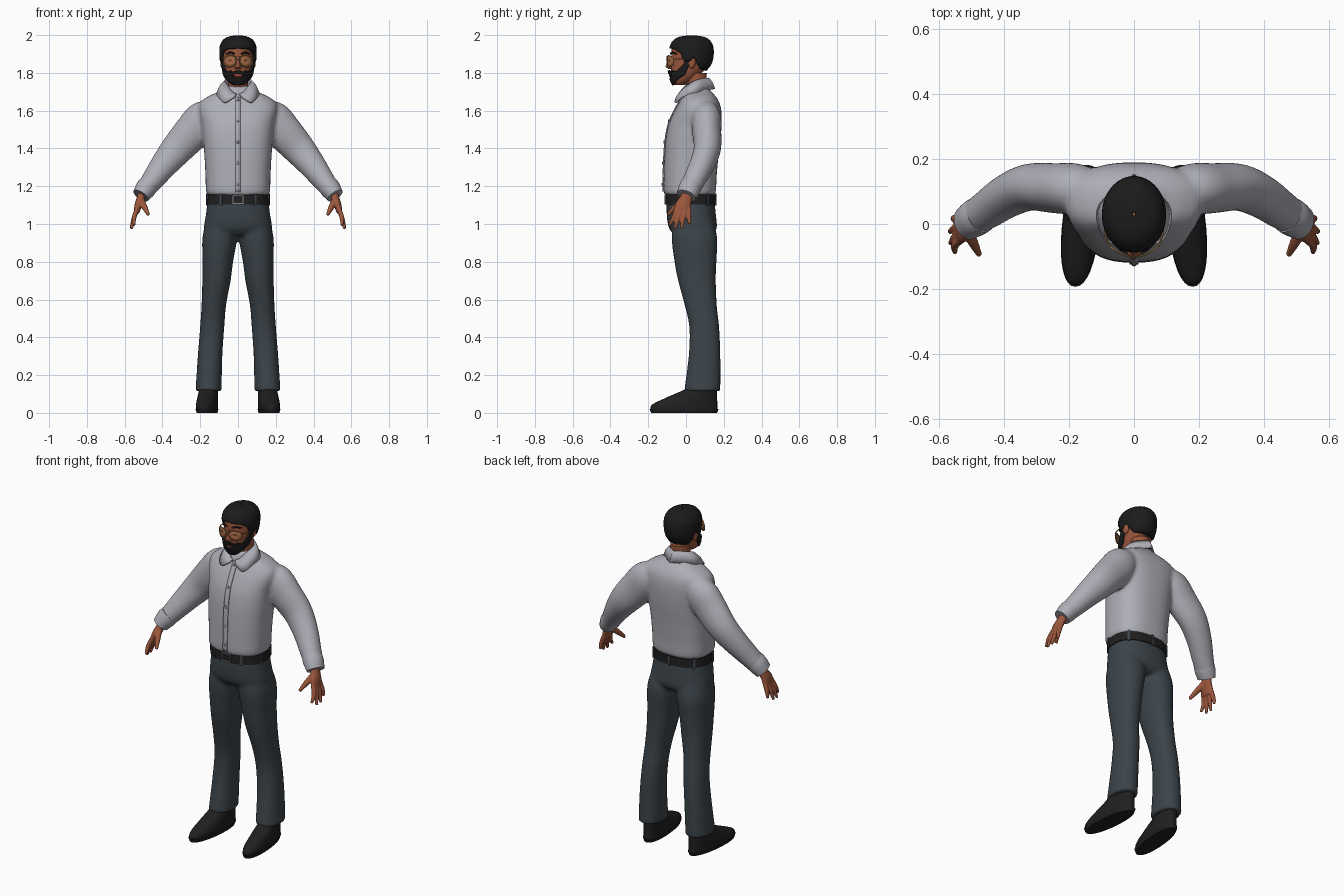
import bpy, bmesh
from math import sin, cos, pi, radians, copysign
from mathutils import Vector, Matrix

if "Cube" in bpy.data.objects:
    bpy.data.objects.remove(bpy.data.objects["Cube"])


def material(name, r, g, b):
    m = bpy.data.materials.new(name)
    m.use_nodes = True
    m.diffuse_color = (r, g, b, 1)
    m.node_tree.nodes["Principled BSDF"].inputs["Base Color"].default_value = (r, g, b, 1)
    return m


SKIN = material("brown skin", .33, .095, .045)
SHIRT = material("pale grey shirt", .42, .42, .47)
TROUSERS = material("slate trousers", .045, .058, .068)
HAIR = material("black hair", .011, .011, .011)
LEATHER = material("black leather", .014, .014, .015)
GOLD = material("gold", .4, .24, .08)
LENS = material("amber lens", .38, .14, .06)
METAL = material("dull metal", .25, .25, .27)
LIPS = material("lips", .35, .07, .05)


def spline(rows, steps=5):
    """Catmull-Rom interpolation through rows of numbers."""
    out = []
    for i in range(len(rows) - 1):
        a, b, c, d = (rows[max(0, min(j, len(rows) - 1))] for j in range(i - 1, i + 3))
        for s in range(steps):
            t = s / steps
            out.append([q + t / 2 * (r - p + t * (2*p - 5*q + 4*r - w + t * (3*(q - r) + w - p)))
                        for p, q, r, w in zip(a, b, c, d)])
    return out + [list(rows[-1])]


def interp(x, pts):
    """Piecewise linear lookup in (x, value) pairs."""
    for (a, u), (b, v) in zip(pts, pts[1:]):
        if x <= b:
            return u + (v - u) * max(0, x - a) / (b - a)
    return pts[-1][1]


def skin_grid(bm, grid, closed):
    rings = [[bm.verts.new(p) for p in row] for row in grid]
    n = len(rings[0])
    for r, q in zip(rings, rings[1:]):
        for i in range(n if closed else n - 1):
            j = (i + 1) % n
            bm.faces.new((r[i], r[j], q[j], q[i]))
    return rings


def loft(bm, rows, side=1, power=2, along=False, steps=5, n=32):
    """Closed loft through (x, y, z, rx, ry) sections, level or square to the path."""
    rows = spline(rows, steps)
    pts = [Vector((side * r[0], r[1], r[2])) for r in rows]
    grid = []
    for i, (p, r) in enumerate(zip(pts, rows)):
        t = Vector((0, 0, 1))
        if along:
            t = (pts[min(i + 1, len(pts) - 1)] - pts[max(i - 1, 0)]).normalized()
        v = Vector((0, 1, 0))
        v = (v - t * t.dot(v)).normalized()
        u = v.cross(t)
        ring = []
        for k in range(n):
            c, s = cos(2 * pi * k / n), sin(2 * pi * k / n)
            c, s = (copysign(abs(w) ** (2 / power), w) for w in (c, s))
            ring.append(p + u * c * r[3] + v * s * r[4])
        grid.append(ring)
    rings = skin_grid(bm, grid, True)
    bm.faces.new(rings[0])
    bm.faces.new(rings[-1])


def ball(bm, centre, size):
    bmesh.ops.create_uvsphere(bm, u_segments=20, v_segments=12, radius=1,
                              matrix=Matrix.Translation(centre) @ Matrix.Diagonal((*size, 1)))


def box(bm, centre, size, turn=0):
    bmesh.ops.create_cube(bm, size=1, matrix=Matrix.Translation(centre)
                          @ Matrix.Rotation(turn, 4, 'Z') @ Matrix.Diagonal((*size, 1)))


def finish(name, bm, mat, voxel=0, thick=0, relax=5):
    bmesh.ops.recalc_face_normals(bm, faces=bm.faces)
    me = bpy.data.meshes.new(name)
    bm.to_mesh(me)
    bm.free()
    me.materials.append(mat)
    ob = bpy.data.objects.new(name, me)
    bpy.context.collection.objects.link(ob)
    bpy.context.view_layer.objects.active = ob
    ob.select_set(True)
    bpy.ops.object.shade_smooth_by_angle(angle=radians(45))
    ob.select_set(False)
    if thick:
        m = ob.modifiers.new("thickness", 'SOLIDIFY')
        m.thickness, m.offset = thick, 0
    if voxel:
        m = ob.modifiers.new("blend", 'REMESH')
        m.mode, m.voxel_size, m.use_smooth_shade = 'VOXEL', voxel, True
        m = ob.modifiers.new("relax", 'SMOOTH')
        m.factor, m.iterations = .5, relax
    return ob


new = bmesh.new
SIDES = (1, -1)

# Shirt: torso and sleeves blended together
TORSO = [(0, .02, 1.15, .155, .125), (0, .02, 1.17, .169, .138), (0, .022, 1.25, .172, .14),
         (0, .028, 1.35, .177, .143), (0, .038, 1.45, .185, .145), (0, .049, 1.53, .193, .14),
         (0, .063, 1.6, .208, .124), (0, .07, 1.645, .2, .106), (0, .067, 1.68, .15, .087),
         (0, .06, 1.705, .09, .07), (0, .058, 1.73, .065, .058)]
bm = new()
loft(bm, TORSO, power=2.5, n=48)
for s in SIDES:
    loft(bm, [(.12, .105, 1.6, .06, .06), (.18, .108, 1.56, .096, .078), (.24, .11, 1.49, .098, .077),
              (.32, .113, 1.4, .087, .072), (.39, .085, 1.315, .073, .066),
              (.45, .045, 1.235, .06, .06), (.498, .014, 1.172, .05, .054)], s, along=True)
finish("shirt", bm, SHIRT, voxel=.01)

bm = new()
for s in SIDES:
    loft(bm, [(.47, .03, 1.212, .053, .058), (.49, .018, 1.185, .055, .058),
              (.514, .002, 1.15, .046, .053)], s, along=True)
finish("cuffs", bm, SHIRT)

# Placket and buttons follow the chest line
chest = [(r[2], r[1] - r[4]) for r in spline(TORSO)]
bm = new()
skin_grid(bm, [[(x, interp(z, chest) - .003, z) for x in (-.014, .014)]
               for z in [1.17 + i * .02 for i in range(26)]], False)
finish("placket", bm, SHIRT, thick=.006)
bm = new()
for i in range(5):
    z = 1.21 + i * .112
    ball(bm, (0, interp(z, chest) - .007, z), (.008, .004, .008))
finish("buttons", bm, METAL)

# Folded collar: each row runs from the fold to the outer edge
bm = new()
for s in SIDES:
    rows = spline([(0, .118, 1.772, 0, .15, 1.715), (.066, .06, 1.762, .103, .06, 1.697),
                   (.053, .0, 1.73, .103, -.018, 1.672), (.03, -.028, 1.7, .07, -.056, 1.642),
                   (.006, -.036, 1.685, .022, -.05, 1.668)])
    skin_grid(bm, [[(s * r[0], r[1], r[2]),
                    (s * (r[0] * .4 + r[3] * .6), r[1] * .4 + r[4] * .6, r[2] * .6 + r[5] * .4),
                    (s * r[3], r[4], r[5])] for r in rows], False)
bmesh.ops.remove_doubles(bm, verts=bm.verts, dist=.0005)
finish("collar", bm, SHIRT, thick=.009)

# Trousers: hips and legs blended together
bm = new()
loft(bm, [(0, .024, 1.125, .16, .126), (0, .028, 1.05, .17, .13), (0, .036, .98, .18, .127),
          (0, .04, .94, .165, .1)], power=2.4, n=48)
for s in SIDES:
    loft(bm, [(.088, .038, 1.0, .085, .11), (.097, .045, .92, .092, .121), (.107, .05, .8, .081, .111),
              (.114, .058, .7, .075, .1), (.128, .078, .57, .065, .085), (.137, .097, .45, .064, .079),
              (.148, .098, .3, .065, .084), (.156, .086, .115, .069, .096)], s, power=2.2)
finish("trousers", bm, TROUSERS, voxel=.01)

# Belt, loops and buckle
bm = new()
for z, h in ((1.13, .026), (1.13, .02)):
    loft(bm, [(0, .024, z - h, .168, .133), (0, .024, z + h, .166, .132)], power=2.4, steps=1, n=64)
finish("belt", bm, LEATHER)
bm = new()
for a in (28, 75, 130, 180, 230, 285, 332):
    t = radians(a)
    c, w = (copysign(abs(f) ** (2 / 2.4), f) for f in (cos(t), sin(t)))
    box(bm, (.169 * w, .024 - .134 * c, 1.13), (.013, .007, .064), t)
finish("belt_loops", bm, TROUSERS)
bm = new()
for s in SIDES:
    box(bm, (s * .026, -.111, 1.13), (.006, .008, .05))
    box(bm, (0, -.111, 1.13 + s * .023), (.055, .008, .006))
finish("buckle", bm, METAL)

# Shoes, toes turned slightly outward
for name, rows in (("shoe_soles", [(0, -.01, .0, .052, .175), (0, -.01, .02, .058, .183)]),
                   ("shoes", [(0, -.01, .018, .055, .178), (0, -.006, .045, .056, .172),
                              (0, .035, .085, .053, .13), (0, .08, .125, .048, .085),
                              (0, .09, .15, .045, .07)])):
    bm = new()
    for s in SIDES:
        part = new()
        loft(part, rows, power=2.2)
        for v in part.verts:
            v.co.x = s * (v.co.x + .163 - .09 * v.co.y)
        me = bpy.data.meshes.new("half")
        part.to_mesh(me)
        part.free()
        bm.from_mesh(me)
        bpy.data.meshes.remove(me)
    finish(name, bm, LEATHER)

# Hands: palm, four fingers and thumb
bm = new()
for s in SIDES:
    loft(bm, [(.5, .012, 1.18, .024, .028), (.515, .0, 1.135, .022, .032), (.528, -.014, 1.1, .02, .043),
              (.537, -.018, 1.06, .015, .043)], s, along=True)
    for i, tip in enumerate([(.55, -.088, .992), (.564, -.06, .974), (.566, -.024, .976), (.556, .018, .998)]):
        y = -.05 + i * .022
        loft(bm, [(.532, y, 1.085, .012, .012), (.55, y * .6 + tip[1] * .4, 1.035, .013, .012),
                  (*tip, .008, .008)], s, along=True, n=12)
    loft(bm, [(.515, -.01, 1.13, .018, .018), (.495, -.055, 1.09, .016, .016),
              (.474, -.096, 1.048, .009, .009)], s, along=True, n=12)
finish("hands", bm, SKIN, voxel=.005, relax=3)

# Head, neck, ears and nose
HEAD = [(0, -.036, 1.735, .03, .028), (0, -.022, 1.755, .052, .05), (0, -.003, 1.79, .068, .076),
        (0, .019, 1.84, .076, .1), (0, .028, 1.89, .08, .106), (0, .029, 1.94, .079, .103),
        (0, .03, 1.972, .064, .084), (0, .03, 1.987, .04, .054), (0, .03, 1.993, .004, .005)]
bm = new()
loft(bm, HEAD)
loft(bm, [(0, .062, 1.66, .062, .055), (0, .055, 1.72, .054, .054), (0, .05, 1.8, .054, .06)])
for s in SIDES:
    ball(bm, (s * .083, .03, 1.855), (.011, .02, .032))
    ball(bm, (s * .011, -.087, 1.829), (.01, .013, .009))
loft(bm, [(0, -.09, 1.824, .007, .006), (0, -.092, 1.834, .013, .017), (0, -.083, 1.858, .009, .013),
          (0, -.076, 1.885, .008, .006)], n=16)
finish("head", bm, SKIN)

sections = spline(HEAD)


def head_point(angle, z, grow):
    cy, rx, ry = (interp(z, [(r[2], r[k]) for r in sections]) for k in (1, 3, 4))
    return (rx * grow[0] * sin(angle), cy - ry * grow[1] * cos(angle), z)


def head_patch(name, reach, low, high, grow, mat, thick=.012):
    """Shell over the head between two height lines given by angle from the front."""
    bm = new()
    grid = []
    for i in range(65):
        a = reach * (i / 32 - 1)
        lo, hi = interp(abs(a), low), interp(abs(a), high)
        grid.append([head_point(radians(a), lo + (hi - lo) * (1 - (1 - j / 14) ** 2), grow)
                     for j in range(15)])
    skin_grid(bm, grid, False)
    bmesh.ops.remove_doubles(bm, verts=bm.verts, dist=.0002)
    finish(name, bm, mat, thick=thick)


head_patch("hair", 180, [(0, 1.93), (40, 1.925), (60, 1.905), (72, 1.86), (88, 1.86), (98, 1.885),
                         (112, 1.845), (130, 1.82), (180, 1.813)], [(0, 1.993)], (1.15, 1.06), HAIR)
head_patch("beard", 88, [(0, 1.735), (45, 1.74), (88, 1.79)],
           [(0, 1.774), (18, 1.774), (30, 1.812), (55, 1.808), (70, 1.84), (78, 1.87), (88, 1.87)],
           (1.08, 1.1), HAIR)
head_patch("moustache", 34, [(0, 1.797), (20, 1.793), (34, 1.785)], [(0, 1.814), (34, 1.803)],
           (1.08, 1.12), HAIR)
bm = new()
ball(bm, (0, -.08, 1.786), (.022, .011, .008))
finish("mouth", bm, LIPS)
bm = new()
for s in SIDES:
    loft(bm, [(.016, -.082, 1.9, .004, .004), (.04, -.074, 1.908, .005, .005),
              (.062, -.05, 1.9, .003, .003)], s, along=True, n=8)
finish("eyebrows", bm, HAIR)

# Glasses: teardrop lenses, thin rims, bridge and temples


def rim(angle, side, size=1):
    x = .043 + .034 * size * cos(angle)
    z = 1.862 + .03 * size * sin(angle) - .1 * (x - .043)
    return (side * x, -.101 + 6 * x * x, z)


turn = [2 * pi * i / 32 for i in range(33)]
bm = new()
for s in SIDES:
    skin_grid(bm, [[rim(a, s, k) for a in turn[:-1]] for k in (1, .5, .02)], True)
finish("lenses", bm, LENS, thick=.002)
bm = new()
for s in SIDES:
    loft(bm, [(*rim(a, 1), .0025, .0025) for a in turn], s, along=True, steps=1, n=8)
    loft(bm, [(.075, -.068, 1.875, .003, .003), (.088, -.03, 1.873, .003, .003),
              (.09, .03, 1.872, .003, .003)], s, along=True, n=8)
for z in (1.87, 1.888):
    loft(bm, [(-.02, -.099, z, .002, .002), (0, -.103, z, .002, .002), (.02, -.099, z, .002, .002)],
         along=True, n=8)
finish("glasses_frame", bm, GOLD)
